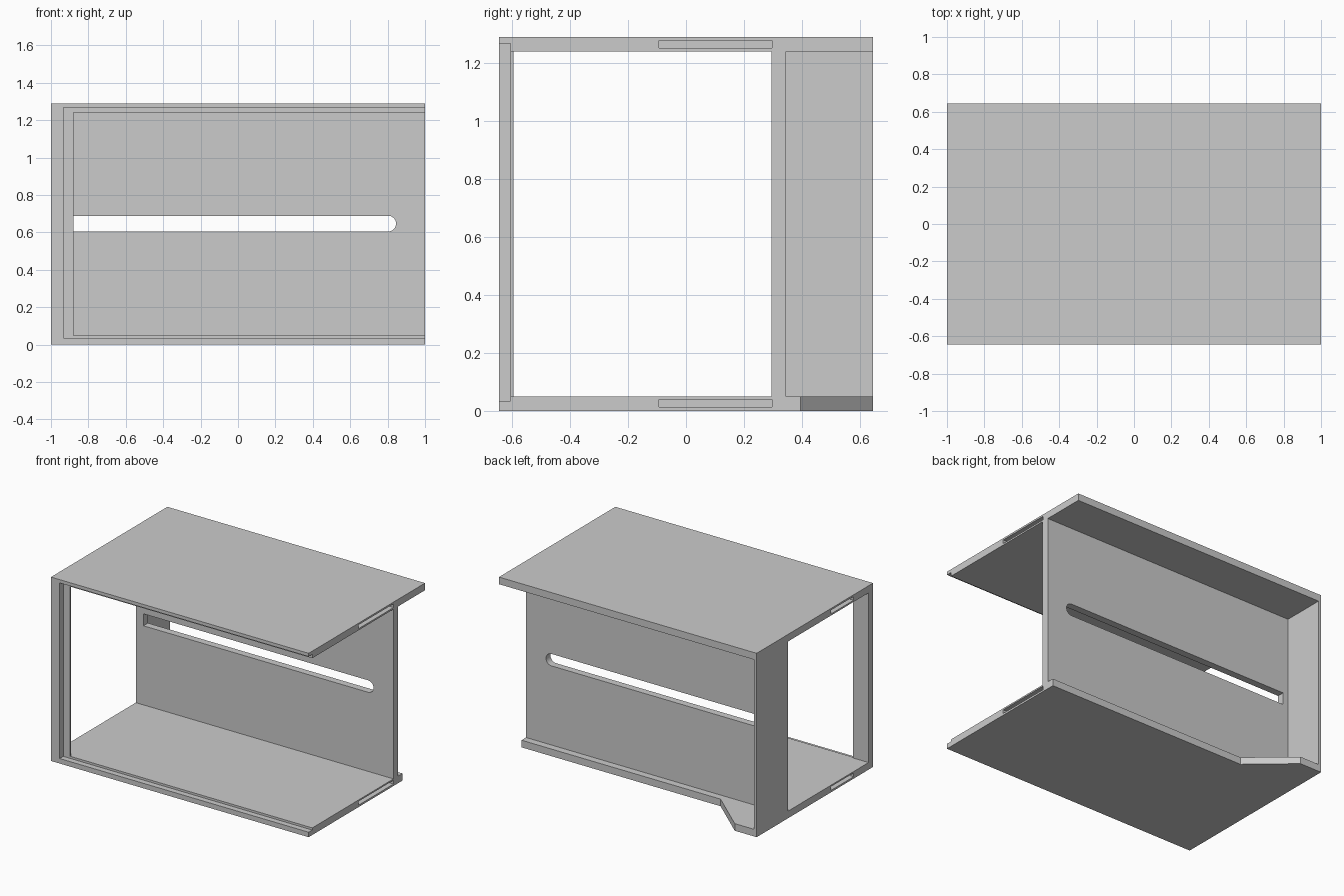
import bpy, bmesh, math
from mathutils import Vector

if "Cube" in bpy.data.objects:
    bpy.data.objects.remove(bpy.data.objects["Cube"])


def prism(name, points, direction):
    """Extrude a planar outline along a direction into a closed solid."""
    bm = bmesh.new()
    face = bm.faces.new([bm.verts.new(p) for p in points])
    ext = bmesh.ops.extrude_face_region(bm, geom=[face])
    verts = [v for v in ext["geom"] if isinstance(v, bmesh.types.BMVert)]
    bmesh.ops.translate(bm, verts=verts, vec=Vector(direction))
    bmesh.ops.recalc_face_normals(bm, faces=bm.faces)
    mesh = bpy.data.meshes.new(name)
    bm.to_mesh(mesh)
    bm.free()
    obj = bpy.data.objects.new(name, mesh)
    bpy.context.collection.objects.link(obj)
    return obj


def box(name, x, y, z):
    pts = [(x[0], y[0], z[0]), (x[1], y[0], z[0]), (x[1], y[1], z[0]), (x[0], y[1], z[0])]
    return prism(name, pts, (0, 0, z[1] - z[0]))


# Outer block of the housing
H = 1.29
W = H / 2
housing = box("housing", (-1, 1), (-W, W), (0, H))


def cut(cutter):
    mod = housing.modifiers.new("cut", "BOOLEAN")
    mod.operation = "DIFFERENCE"
    mod.solver = "EXACT"
    mod.object = cutter
    cutter.hide_render = True
    bpy.context.view_layer.objects.active = housing
    bpy.ops.object.modifier_apply(modifier=mod.name)
    bpy.data.objects.remove(cutter)


# Main chamber, open at both ends
cut(box("chamber", (-1.2, 1.2), (-0.595, 0.295), (0.05, 1.24)))
# Front opening and the stepped rebate around it
cut(box("front_opening", (-0.88, 1.2), (-0.8, -0.5), (0.05, 1.24)))
cut(box("front_rebate", (-0.932, 1.2), (-0.8, -0.605), (0.035, 1.267)))
# Rear compartment behind the inner wall, open to the back and right
cut(box("rear_compartment", (-0.98, 1.2), (0.345, 0.8), (0.05, 1.24)))

# Floor cut away at the back, with a slanted corner left over
cut(prism("floor_notch", [(1.2, 0.395, -0.1), (1.2, 0.8, -0.1), (-0.83, 0.8, -0.1),
                          (-0.83, 0.645, -0.1), (-0.545, 0.395, -0.1)], (0, 0, 0.2)))

# Long slot in the inner wall, square on the left and round on the right
r, zc = 0.042, 0.647
slot = [(-0.94, 0.25, zc + r), (-0.94, 0.25, zc - r)]
for i in range(17):
    a = -math.pi / 2 + math.pi * i / 16
    slot.append((0.803 + r * math.cos(a), 0.25, zc + r * math.sin(a)))
cut(prism("wall_slot", slot, (0, 0.14, 0)))

# Thin pockets in the end edges of floor and roof
for z in (0.0135, 1.2515):
    cut(box("right_pocket", (0.9, 1.1), (-0.093, 0.296), (z, z + 0.026)))
    cut(box("left_pocket", (-1.1, -0.9), (-0.43, -0.18), (z, z + 0.026)))
